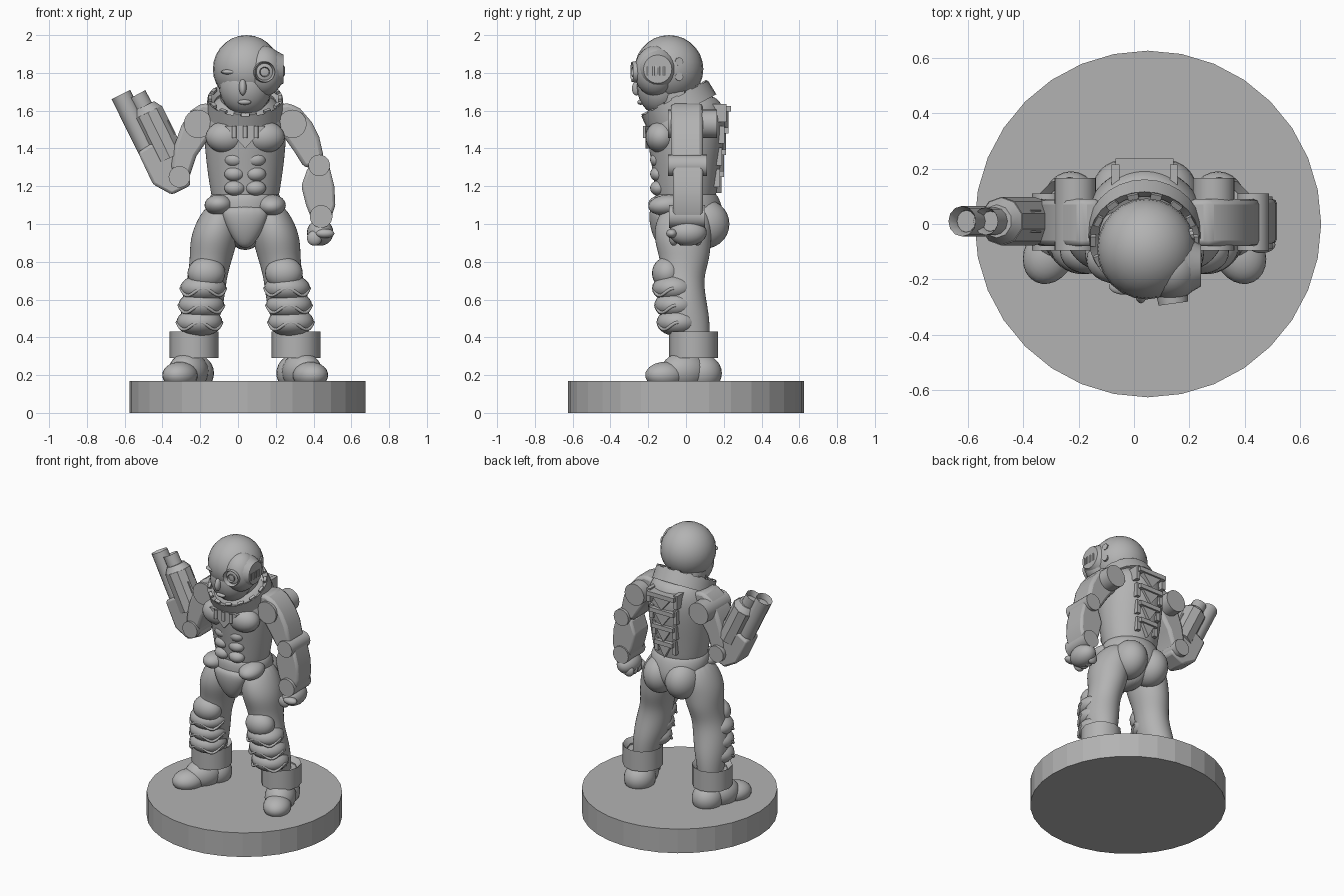
import bpy, bmesh, math
from mathutils import Vector, Matrix

old = bpy.data.objects.get("Cube")
if old:
    bpy.data.objects.remove(old, do_unlink=True)

grey = bpy.data.materials.new("plain_grey")
grey.use_nodes = True
grey.diffuse_color = (0.45, 0.45, 0.45, 1)
grey.node_tree.nodes["Principled BSDF"].inputs["Base Color"].default_value = (0.45, 0.45, 0.45, 1)

MID = 0.038  # symmetry plane of the figure
SIDES = ((1, "left"), (-1, "right"))


def finish(name, bm, subsurf=0, bevel=0, smooth=True):
    bmesh.ops.recalc_face_normals(bm, faces=bm.faces)
    mesh = bpy.data.meshes.new(name)
    bm.to_mesh(mesh)
    bm.free()
    mesh.materials.append(grey)
    ob = bpy.data.objects.new(name, mesh)
    bpy.context.collection.objects.link(ob)
    if smooth:
        bpy.ops.object.select_all(action="DESELECT")
        ob.select_set(True)
        bpy.context.view_layer.objects.active = ob
        bpy.ops.object.shade_smooth_by_angle(angle=math.radians(180 if subsurf else 32))
    if subsurf:
        ob.modifiers.new("Round", "SUBSURF").levels = subsurf
        ob.modifiers["Round"].render_levels = subsurf
    if bevel:
        mod = ob.modifiers.new("Bevel", "BEVEL")
        mod.width, mod.segments = bevel, 2
    return ob


def loft(name, rings, side=1, sides=16):
    """Rounded body through level ellipses (z, offset from mid plane, y, rx, ry)."""
    bm = bmesh.new()
    rows = []
    for z, d, y, rx, ry in rings:
        turn = [2 * math.pi * i / sides for i in range(sides)]
        rows.append([bm.verts.new((MID + side * d + rx * math.cos(a), y + ry * math.sin(a), z))
                     for a in turn])
    for lo, hi in zip(rows, rows[1:]):
        for i in range(sides):
            j = (i + 1) % sides
            bm.faces.new((lo[i], lo[j], hi[j], hi[i]))
    bm.faces.new(rows[0])
    bm.faces.new(rows[-1])
    return finish(name, bm, subsurf=2)


def blob(name, centre, size, turn=0, tilt=0):
    bm = bmesh.new()
    bmesh.ops.create_uvsphere(bm, u_segments=24, v_segments=14, radius=1)
    bm.transform(Matrix.Translation(centre) @ Matrix.Rotation(turn, 4, "Z")
                 @ Matrix.Rotation(tilt, 4, "X") @ Matrix.Diagonal((*size, 1)))
    return finish(name, bm)


def rod(name, a, b, r1, r2=None, sides=24, bore=0, smooth=True):
    """Cylinder from a to b, with an optional recess in the end at b."""
    a, b = Vector(a), Vector(b)
    bm = bmesh.new()
    bmesh.ops.create_cone(bm, cap_ends=True, segments=sides, radius1=r1,
                          radius2=r2 or r1, depth=(b - a).length)
    if bore:
        top = max(bm.faces, key=lambda f: f.calc_center_median().z)
        bmesh.ops.inset_region(bm, faces=[top], thickness=bore)
        bmesh.ops.translate(bm, verts=top.verts, vec=(0, 0, -0.03))
        rim = bmesh.ops.extrude_discrete_faces(bm, faces=[top])["faces"][0]
        bmesh.ops.translate(bm, verts=rim.verts, vec=(0, 0, -0.01))
    bm.transform(Matrix.Translation((a + b) / 2)
                 @ Vector((0, 0, 1)).rotation_difference(b - a).to_matrix().to_4x4())
    return finish(name, bm, smooth=smooth)


def prism(name, outline, y0, y1, bevel=0):
    """Front outline of (x, z) points, pushed from y0 to y1."""
    bm = bmesh.new()
    face = bm.faces.new([bm.verts.new((x, y0, z)) for x, z in outline])
    out = bmesh.ops.extrude_face_region(bm, geom=[face])["geom"]
    bmesh.ops.translate(bm, verts=[v for v in out if isinstance(v, bmesh.types.BMVert)],
                        vec=(0, y1 - y0, 0))
    return finish(name, bm, bevel=bevel)


def pin(name, x, z, r, y0, y1):
    return rod(name, (x, y1, z), (x, y0, z), r)


def trim(name, points, r):
    """Thin raised strip along a path."""
    curve = bpy.data.curves.new(name, "CURVE")
    curve.dimensions, curve.bevel_depth, curve.bevel_resolution = "3D", r, 1
    line = curve.splines.new("POLY")
    line.points.add(len(points) - 1)
    for p, co in zip(line.points, points):
        p.co = (*co, 1)
    curve.materials.append(grey)
    ob = bpy.data.objects.new(name, curve)
    bpy.context.collection.objects.link(ob)


# Round stand
rod("stand", (0.05, 0, 0), (0.05, 0, 0.17), 0.625, sides=32, smooth=False)

# Trunk and hips
loft("torso", [(1.08, 0, 0, 0.17, 0.15), (1.16, 0, 0, 0.185, 0.165), (1.28, 0, 0, 0.205, 0.18),
               (1.42, 0, 0, 0.22, 0.205), (1.54, 0, 0, 0.225, 0.215), (1.63, 0, 0.02, 0.19, 0.18),
               (1.69, 0, 0.02, 0.13, 0.13)])
loft("pelvis", [(0.86, 0, 0, 0.04, 0.08), (0.92, 0, 0.01, 0.09, 0.14), (1.0, 0, 0.02, 0.17, 0.19),
                (1.08, 0, 0.01, 0.205, 0.19), (1.15, 0, 0, 0.195, 0.175), (1.18, 0, 0, 0.16, 0.14)])
loft("groin_guard", [(0.87, 0, -0.11, 0.03, 0.03), (0.94, 0, -0.13, 0.08, 0.05),
                     (1.03, 0, -0.14, 0.12, 0.06), (1.1, 0, -0.14, 0.13, 0.05)])

for s, side in SIDES:
    # Muscles
    blob(side + "_chest", (MID + s * 0.1, -0.13, 1.46), (0.11, 0.085, 0.085))
    blob(side + "_buttock", (MID + s * 0.085, 0.1, 1.0), (0.11, 0.13, 0.13))
    blob(side + "_hip_pad", (MID + s * 0.14, -0.1, 1.1), (0.075, 0.1, 0.055), 0, s * 0.1)
    for row in range(3):
        blob(f"{side}_belly_{row}", (MID + s * 0.055, -0.145, 1.34 - row * 0.075),
             (0.055, 0.045, 0.04))

    # Legs
    loft(side + "_leg", [(0.28, 0.26, 0.04, 0.07, 0.08), (0.42, 0.25, 0.03, 0.085, 0.1),
                         (0.52, 0.235, -0.01, 0.11, 0.135), (0.62, 0.22, -0.02, 0.115, 0.125),
                         (0.72, 0.2, -0.02, 0.105, 0.115), (0.82, 0.18, -0.005, 0.115, 0.135),
                         (0.92, 0.165, -0.02, 0.13, 0.155), (1.02, 0.145, -0.01, 0.115, 0.155),
                         (1.12, 0.12, 0, 0.07, 0.1)], s)
    blob(side + "_knee_guard", (MID + s * 0.205, -0.1, 0.74), (0.1, 0.08, 0.085))
    for i, z in enumerate((0.66, 0.57, 0.48)):
        d = 0.222 + 0.01 * i
        blob(f"{side}_shin_plate_{i}", (MID + s * d, -0.065 + 0.012 * i, z), (0.122, 0.115, 0.075))
        arc = [math.radians(a) for a in range(-90, 91, 10)]
        trim(f"{side}_shin_trim_{i}",
             [(MID + s * d + 0.118 * math.sin(a), -0.065 + 0.012 * i - 0.107 * math.cos(a),
               z - 0.02 + 0.02 * math.cos(4 * a)) for a in arc], 0.009)
    cuff = MID + s * 0.27
    rod(side + "_ankle_cuff", (cuff, 0.04, 0.29), (cuff, 0.04, 0.43), 0.13, sides=12, bore=0.03)

    # Feet, turned outwards
    blob(side + "_heel", (MID + s * 0.265, 0.08, 0.21), (0.1, 0.11, 0.1))
    blob(side + "_instep", (MID + s * 0.3, -0.01, 0.22), (0.1, 0.13, 0.1), s * 0.45)
    blob(side + "_toe", (MID + s * 0.345, -0.11, 0.2), (0.09, 0.11, 0.07), s * 0.45)

    # Shoulder joints
    pin(side + "_shoulder_pin", MID + s * 0.25, 1.53, 0.075, -0.095, 0.165)

# Lowered left arm
prism("left_upper_arm", [(0.2, 1.63), (0.27, 1.64), (0.33, 1.61), (0.39, 1.54), (0.43, 1.46),
                         (0.455, 1.35), (0.41, 1.3), (0.35, 1.3), (0.3, 1.38), (0.25, 1.45),
                         (0.2, 1.48)], -0.08, 0.09, 0.02)
pin("left_elbow", 0.43, 1.31, 0.057, -0.095, 0.11)
prism("left_forearm", [(0.37, 1.3), (0.48, 1.32), (0.51, 1.2), (0.515, 1.1), (0.49, 1.02),
                       (0.4, 1.0), (0.36, 1.1), (0.335, 1.2)], -0.07, 0.09, 0.015)
pin("left_wrist", 0.44, 1.04, 0.06, -0.09, 0.1)
blob("left_fist", (0.435, 0.01, 0.955), (0.07, 0.1, 0.07))
for i in range(4):
    blob(f"left_finger_{i}", (0.405, -0.065 + i * 0.042, 0.925), (0.04, 0.025, 0.04))
blob("left_thumb", (0.46, -0.075, 0.95), (0.05, 0.03, 0.025))

# Raised right arm
prism("right_upper_arm", [(-0.12, 1.63), (-0.19, 1.64), (-0.25, 1.6), (-0.3, 1.52), (-0.335, 1.42),
                          (-0.355, 1.3), (-0.32, 1.23), (-0.26, 1.24), (-0.22, 1.36),
                          (-0.15, 1.46)], -0.08, 0.09, 0.02)
pin("right_elbow", -0.31, 1.25, 0.057, -0.095, 0.11)
prism("right_forearm", [(-0.45, 1.21), (-0.35, 1.155), (-0.25, 1.205), (-0.27, 1.3),
                        (-0.31, 1.41), (-0.42, 1.45), (-0.53, 1.38)], -0.06, 0.08, 0.015)

# Twin barrels in place of the right hand
rod("outer_barrel", (-0.41, 0.01, 1.26), (-0.62, 0.01, 1.685), 0.055, sides=12, bore=0.015)
rod("inner_barrel", (-0.43, 0.01, 1.49), (-0.535, 0.01, 1.685), 0.05, sides=12, bore=0.013)
rod("barrel_housing", (-0.36, 0.01, 1.35), (-0.478, 0.01, 1.59), 0.088, sides=10)
rod("housing_collar", (-0.478, 0.01, 1.59), (-0.495, 0.01, 1.625), 0.085, 0.06, sides=10)
prism("barrel_fin", [(-0.37, 1.55), (-0.335, 1.475), (-0.38, 1.43), (-0.43, 1.53)], -0.03, 0.05)

# Tilted neck ring with raised tabs
tilt = Matrix.Rotation(math.radians(28), 4, "X")
low, high = Vector((MID, -0.02, 1.59)), Vector((MID, -0.06, 1.665))
rod("neck_ring", low, high, 0.205, 0.2, sides=28, bore=0.035)
for i in range(14):
    a = 2 * math.pi * i / 14
    bm = bmesh.new()
    bmesh.ops.create_cube(bm, size=1)
    bm.transform(Matrix.Translation(high) @ tilt @ Matrix.Rotation(a, 4, "Z")
                 @ Matrix.Translation((0.185, 0, 0)) @ Matrix.Diagonal((0.02, 0.04, 0.016, 1)))
    finish(f"neck_tab_{i}", bm)
rod("neck", (MID, -0.01, 1.55), (MID, -0.09, 1.76), 0.13)

# Head with a mechanical left half
blob("skull", (0.045, -0.09, 1.82), (0.178, 0.182, 0.18))
blob("face", (0.04, -0.135, 1.73), (0.14, 0.125, 0.155))
blob("nose", (0.025, -0.255, 1.725), (0.02, 0.03, 0.045), 0, -0.25)
blob("mouth", (0.035, -0.24, 1.645), (0.035, 0.018, 0.014))
blob("brow", (-0.035, -0.225, 1.805), (0.055, 0.03, 0.015))
blob("face_machine", (0.135, -0.16, 1.81), (0.11, 0.115, 0.135))
rod("eye_socket", (0.13, -0.2, 1.805), (0.142, -0.287, 1.805), 0.062, 0.054, bore=0.014)
rod("eye_lens", (0.13, -0.2, 1.805), (0.142, -0.285, 1.805), 0.026, bore=0.008)
rod("ear_plate", (0.18, -0.15, 1.82), (0.242, -0.15, 1.82), 0.11, 0.075)
for i in range(4):
    trim(f"ear_slot_{i}", [(0.243, -0.2 + i * 0.028, 1.785), (0.243, -0.2 + i * 0.028, 1.835)], 0.006)
for z in (1.78, 1.86):
    rod("ear_bolt", (0.17, -0.045, z), (0.215, -0.035, z), 0.022, sides=10)

# Throat plate
prism("throat_plate", [(-0.07, 1.52), (0.146, 1.52), (0.038, 1.4)], -0.215, -0.12)
for x in (-0.02, MID, 0.096):
    trim("throat_bar", [(x, -0.218, 1.52), (x, -0.218, 1.455)], 0.012)

# Spine brace: triangular plates, side rails and cross bars
for i in range(4):
    z = 1.61 - i * 0.115
    y = 0.195 - 0.012 * i
    w = 0.105 - 0.012 * i
    prism(f"spine_triangle_{i}", [(MID - w * 0.8, z), (MID + w * 0.8, z), (MID, z - 0.1)],
          y - 0.06, y + 0.03)
    prism(f"spine_bar_{i}", [(MID - w, z + 0.015), (MID + w, z + 0.015),
                             (MID + w, z - 0.015), (MID - w, z - 0.015)], y - 0.06, y + 0.042)
    for s, side in SIDES:
        x = MID + s * w
        prism(f"{side}_spine_rail_{i}", [(x - 0.014, z + 0.025), (x + 0.014, z + 0.025),
                                         (x + 0.014, z - 0.07), (x - 0.014, z - 0.07)],
              y - 0.06, y + 0.02)
